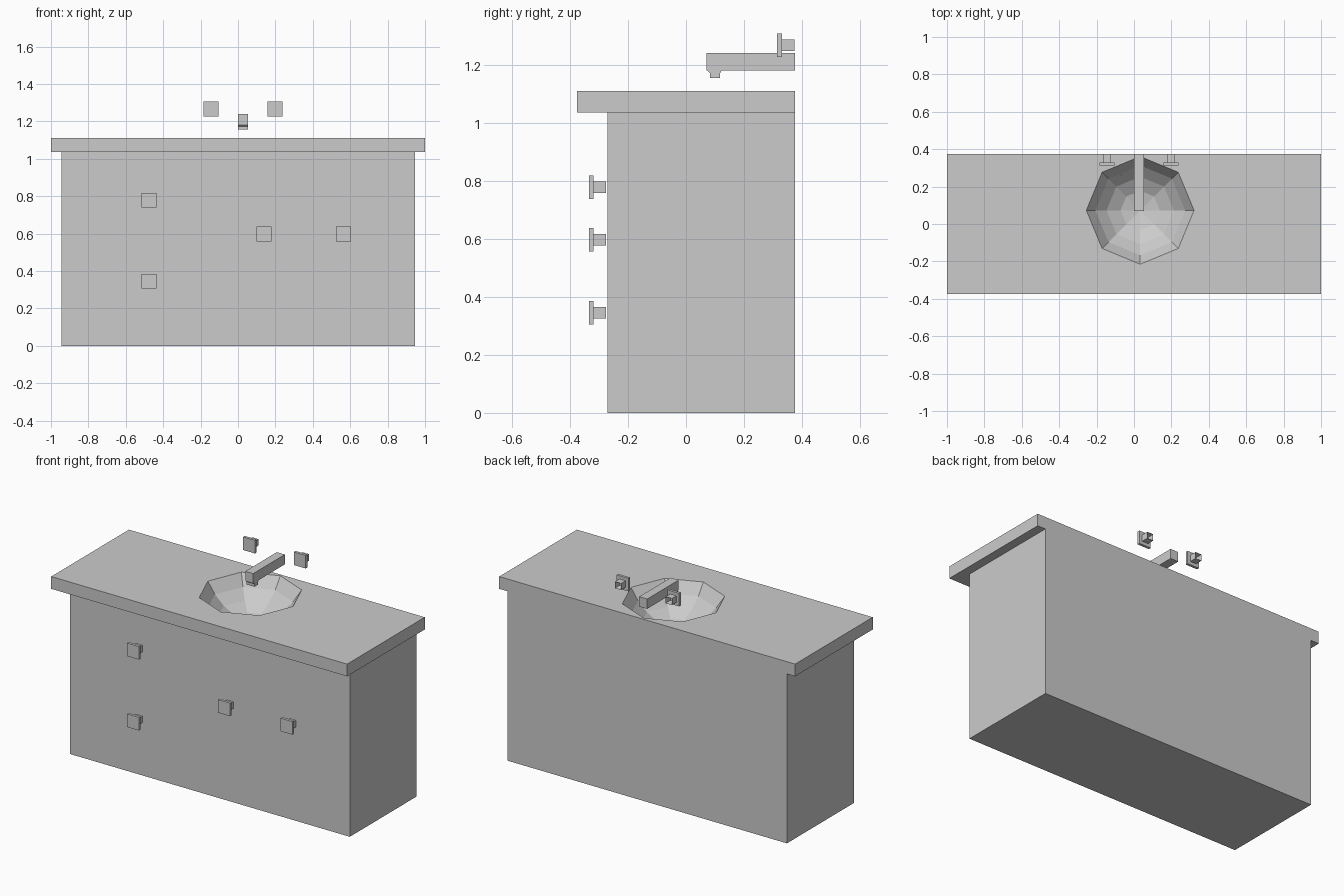
import bpy, bmesh
from math import sin, cos, pi
from mathutils import Vector

cube = bpy.data.objects.get("Cube")
if cube:
    bpy.data.objects.remove(cube, do_unlink=True)

# One plain grey for the whole unit
grey = bpy.data.materials.new("plain grey")
grey.use_nodes = True
colour = (0.6, 0.6, 0.6, 1)
grey.diffuse_color = colour
grey.node_tree.nodes["Principled BSDF"].inputs["Base Color"].default_value = colour


def finish(name, bm):
    bmesh.ops.recalc_face_normals(bm, faces=bm.faces)
    mesh = bpy.data.meshes.new(name)
    bm.to_mesh(mesh)
    bm.free()
    mesh.materials.append(grey)
    obj = bpy.data.objects.new(name, mesh)
    bpy.context.collection.objects.link(obj)
    return obj


def add_box(bm, low, high):
    low, high = Vector(low), Vector(high)
    verts = bmesh.ops.create_cube(bm, size=1)["verts"]
    for v in verts:
        v.co = (low + high) / 2 + v.co * (high - low)
    return verts


def box(name, low, high):
    bm = bmesh.new()
    add_box(bm, low, high)
    return finish(name, bm)


def knob(name, x, y, z):
    """Square plate facing the front at y, with a hollow stem behind it."""
    bm = bmesh.new()
    add_box(bm, (x - .04, y, z - .04), (x + .04, y + .016, z + .04))
    stem = add_box(bm, (x - .021, y + .016, z - .02), (x + .021, y + .06, z + .02))
    back = max({f for v in stem for f in v.link_faces},
               key=lambda f: f.calc_center_median().y)
    bmesh.ops.inset_region(bm, faces=[back], thickness=.006)
    bmesh.ops.translate(bm, verts=back.verts, vec=(0, -.04, 0))
    return finish(name, bm)


# Cabinet and overhanging counter
cabinet = box("cabinet", (-.945, -.27, 0), (.945, .375, 1.035))
counter = box("counter", (-1, -.375, 1.035), (1, .375, 1.11))

# Eight-sided basin, carved from the counter and the cabinet beneath
bm = bmesh.new()
profile = [(.288, .1), (.288, 0), (.24, -.068), (.18, -.122), (.105, -.163)]
rings = []
for radius, height in profile:
    rings.append([bm.verts.new((.033 + radius * cos(i * pi / 4),
                                .073 + radius * sin(i * pi / 4),
                                1.11 + height)) for i in range(8)])
for a, b in zip(rings, rings[1:]):
    for i in range(8):
        j = (i + 1) % 8
        bm.faces.new((a[i], a[j], b[j], b[i]))
bm.faces.new(rings[0])
bottom = bm.verts.new((.033, .073, .925))
for i in range(8):
    bm.faces.new((rings[-1][i], rings[-1][(i + 1) % 8], bottom))
cutter = finish("basin_cutter", bm)
cutter.hide_render = True
for body in (counter, cabinet):
    mod = body.modifiers.new("basin", "BOOLEAN")
    mod.operation = "DIFFERENCE"
    mod.solver = "EXACT"
    mod.object = cutter
    bpy.context.view_layer.objects.active = body
    bpy.ops.object.modifier_apply(modifier=mod.name)
bpy.data.objects.remove(cutter, do_unlink=True)

# Spout with a short tapered nozzle
bm = bmesh.new()
add_box(bm, (0, .07, 1.18), (.054, .375, 1.24))
add_box(bm, (0, .082, 1.155), (.054, .118, 1.172))
collar = add_box(bm, (0, .082, 1.172), (.054, .118, 1.18))
for v in collar:
    if v.co.z > 1.176:
        v.co.y = .074 if v.co.y < .1 else .123
finish("spout", bm)

# Taps behind the basin
for name, x in (("right_tap", -.145), ("left_tap", .198)):
    knob(name, x, .314, 1.267)

# Drawer and door handles
for name, x, z in (("upper_drawer_handle", -.475, .778),
                   ("lower_drawer_handle", -.475, .345),
                   ("right_door_handle", .14, .597),
                   ("left_door_handle", .563, .597)):
    knob(name, x, -.335, z)
